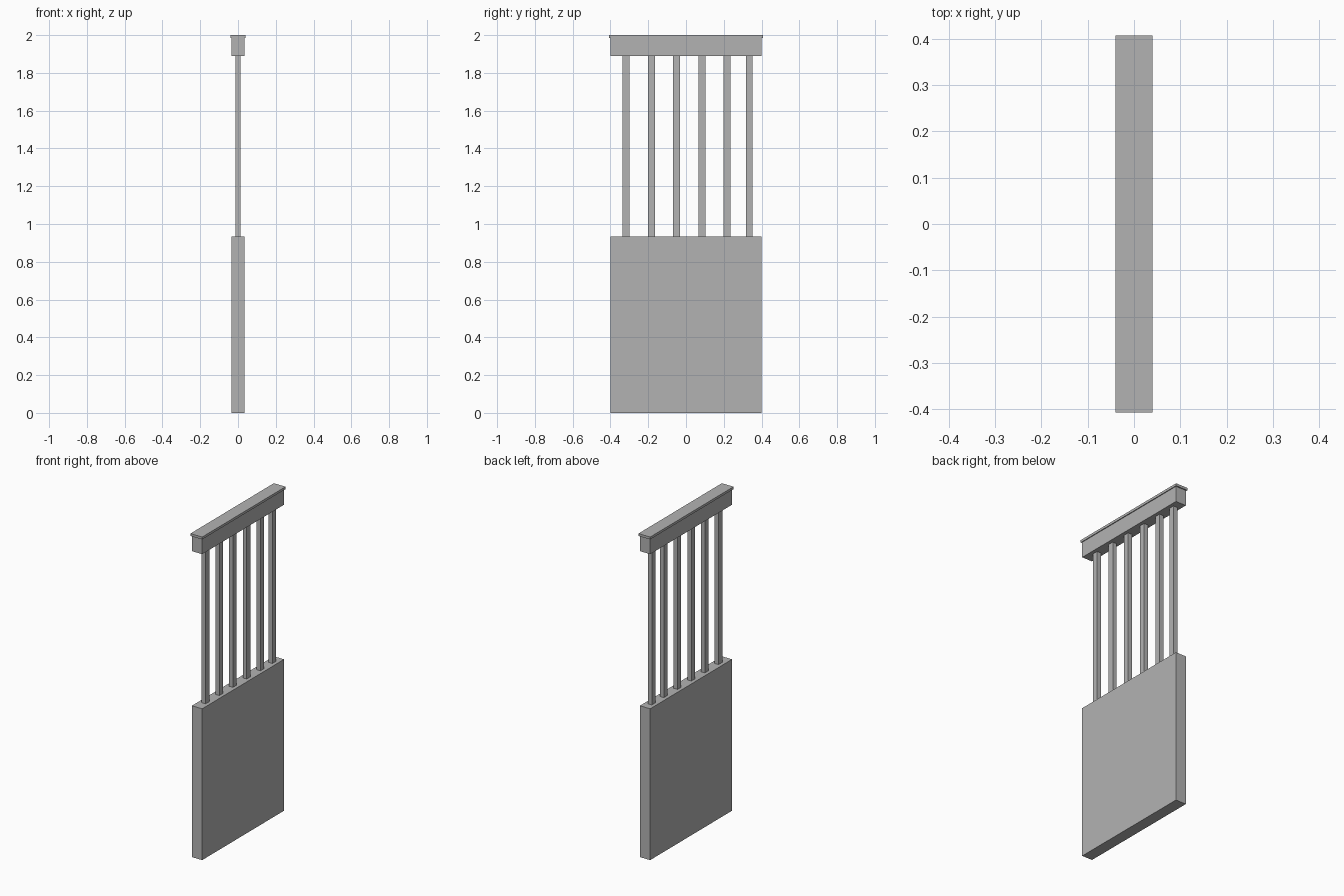
import bpy

# Remove the default cube only
cube = bpy.data.objects.get("Cube")
if cube:
    bpy.data.objects.remove(cube, do_unlink=True)

# Single flat grey
GREY = (0.45, 0.45, 0.45, 1.0)
grey = bpy.data.materials.new("plain_grey")
grey.use_nodes = True
grey.diffuse_color = GREY
grey.node_tree.nodes["Principled BSDF"].inputs["Base Color"].default_value = GREY


def box(name, width, depth, bottom, top, y=0.0):
    """Box centred on x = 0 spanning the given heights."""
    bpy.ops.mesh.primitive_cube_add(size=1, location=(0, y, (bottom + top) / 2))
    obj = bpy.context.object
    obj.name = name
    obj.scale = (width, depth, top - bottom)
    bpy.ops.object.transform_apply(location=False, rotation=False, scale=True)
    obj.data.materials.append(grey)
    return obj


PANEL_TOP = 0.935
RAIL_BOTTOM = 1.89
CAP_BOTTOM = 1.985

# Solid lower panel
box("lower_panel", 0.07, 0.80, 0.0, PANEL_TOP)

# Top rail with a thin overhanging cap
box("top_rail", 0.07, 0.80, RAIL_BOTTOM, CAP_BOTTOM)
box("rail_cap", 0.08, 0.814, CAP_BOTTOM, 2.0)

# Balusters, the last one set slightly closer
for i, y in enumerate((-0.317, -0.183, -0.051, 0.084, 0.217, 0.335)):
    box(f"baluster_{i + 1}", 0.027, 0.036, PANEL_TOP, RAIL_BOTTOM, y)
